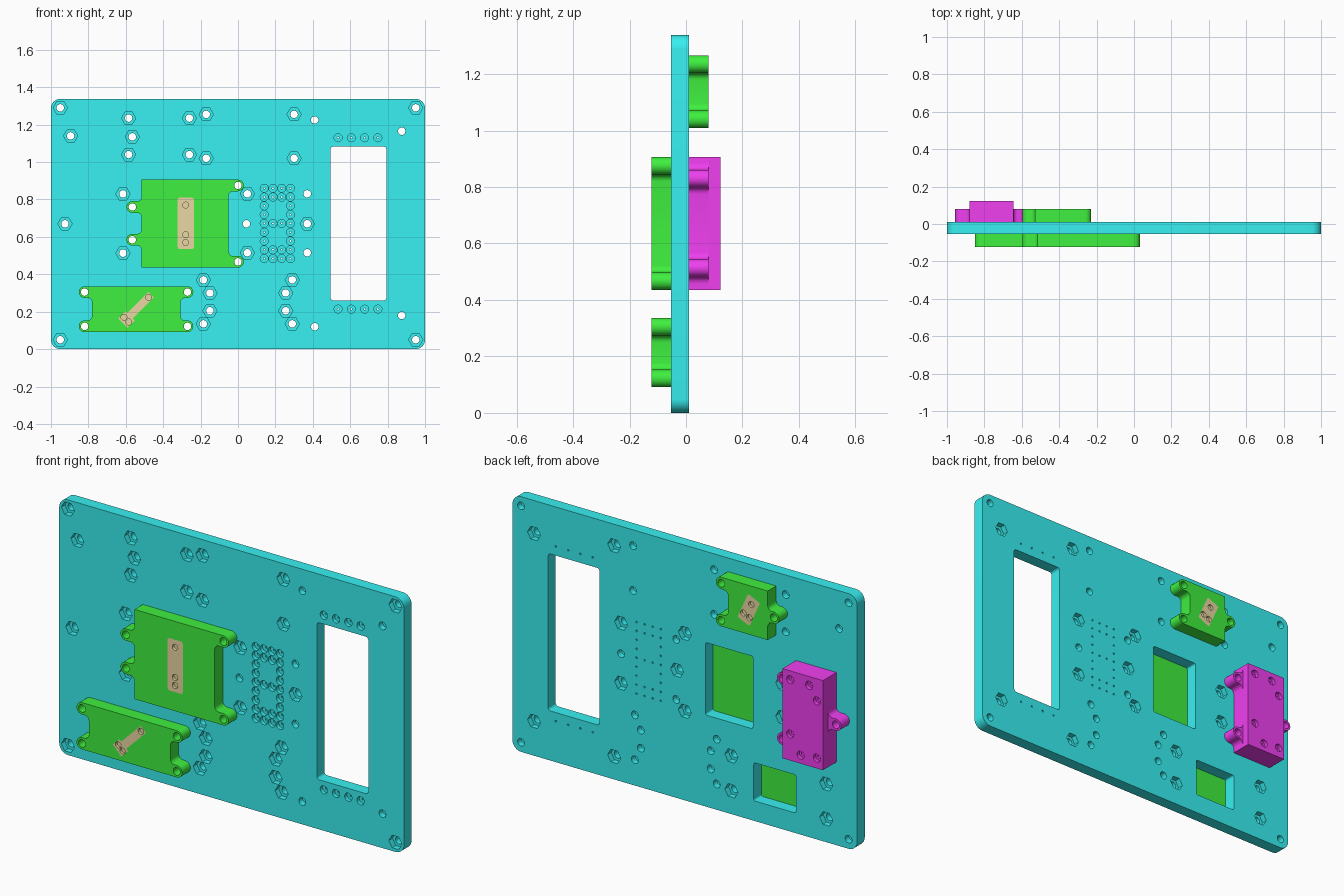
import bpy, bmesh, math

if "Cube" in bpy.data.objects:
    bpy.data.objects.remove(bpy.data.objects["Cube"])

FRONT, BACK = -0.053, 0.01          # plate faces
FRONT_TOP, BACK_TOP, TALL_TOP = -0.122, 0.08, 0.122
HOLE_R, HEX_R, TAB_R, FILLET = 0.02, 0.038, 0.031, 0.024


def material(name, rgb):
    m = bpy.data.materials.new(name)
    m.diffuse_color = (*rgb, 1)
    m.use_nodes = True
    m.node_tree.nodes["Principled BSDF"].inputs["Base Color"].default_value = m.diffuse_color
    return m


CYAN = material("cyan", (0.04, 0.87, 0.88))
GREEN = material("green", (0.05, 0.87, 0.05))
PURPLE = material("purple", (0.87, 0.05, 0.87))
GOLD = material("tan", (0.82, 0.68, 0.36))


# ---- outlines in (x, z) ----
def arc(cx, cz, r, a0, a1, n=8):
    return [(cx + r * math.cos(math.radians(a0 + (a1 - a0) * i / n)),
             cz + r * math.sin(math.radians(a0 + (a1 - a0) * i / n))) for i in range(n + 1)]


def ring(cx, cz, r, n):
    return arc(cx, cz, r, 0, 360, n)[:-1]


def rounded(x0, z0, x1, z1, r):
    return (arc(x1 - r, z0 + r, r, -90, 0) + arc(x1 - r, z1 - r, r, 0, 90)
            + arc(x0 + r, z1 - r, r, 90, 180) + arc(x0 + r, z0 + r, r, 180, 270))


def turned(pts, cx, cz, deg):
    c, s = math.cos(math.radians(deg)), math.sin(math.radians(deg))
    return [(cx + c * x - s * z, cz + s * x + c * z) for x, z in pts]


def tabbed(x0, z0, x1, z1, left, right):
    """Rectangle with round ears whose joints to the body are filleted."""
    def side(edge, z_lo, z_hi, tabs):
        out = [(edge, z_lo)]
        for tx, tz in sorted(tabs, key=lambda t: t[1]):
            if tz - TAB_R > z_lo + FILLET:
                out += arc(edge + FILLET, tz - TAB_R - FILLET, FILLET, 180, 90, 5)
            else:
                out.append((edge, tz - TAB_R))
            out += arc(tx, tz, TAB_R, -90, 90, 14)
            if tz + TAB_R < z_hi - FILLET:
                out += arc(edge + FILLET, tz + TAB_R + FILLET, FILLET, 270, 180, 5)
            else:
                out.append((edge, tz + TAB_R))
        return out + [(edge, z_hi)]
    pts = side(x1, z0, z1, right)
    pts += [(-x, -z) for x, z in side(-x0, -z1, -z0, [(-a, -b) for a, b in left])]
    clean = []
    for p in pts:
        if not clean or math.dist(p, clean[-1]) > 0.003:
            clean.append(p)
    if math.dist(clean[0], clean[-1]) < 0.003:
        clean.pop()
    return clean


# ---- solids ----
def prisms(name, shapes, mat=None):
    """One object from a list of (outline, y0, y1)."""
    bm = bmesh.new()
    for pts, y0, y1 in shapes:
        a = [bm.verts.new((x, y0, z)) for x, z in pts]
        b = [bm.verts.new((x, y1, z)) for x, z in pts]
        bm.faces.new(a)
        bm.faces.new(b[::-1])
        for i in range(len(a)):
            j = (i + 1) % len(a)
            bm.faces.new((a[j], a[i], b[i], b[j]))
    bmesh.ops.recalc_face_normals(bm, faces=bm.faces)
    me = bpy.data.meshes.new(name)
    bm.to_mesh(me)
    bm.free()
    ob = bpy.data.objects.new(name, me)
    bpy.context.collection.objects.link(ob)
    if mat:
        me.materials.append(mat)
    return ob


def select(ob):
    bpy.ops.object.select_all(action='DESELECT')
    ob.select_set(True)
    bpy.context.view_layer.objects.active = ob


def cut(ob, shapes):
    tool = prisms("cutter", shapes)
    tool.hide_render = True
    mod = ob.modifiers.new("cut", 'BOOLEAN')
    mod.operation, mod.solver, mod.object = 'DIFFERENCE', 'EXACT', tool
    select(ob)
    bpy.ops.object.modifier_apply(modifier=mod.name)
    bpy.data.objects.remove(tool)


def smooth(ob):
    select(ob)
    bpy.ops.object.shade_smooth_by_angle(angle=math.radians(35))


def through(points, r=HOLE_R, n=20):
    return [(ring(x, z, r, n), -0.3, 0.3) for x, z in points]


def mount(name, mat, body, left, right, y_plate, y_top, insert=None, screws=()):
    """Eared block with an optional flush insert carrying screw recesses."""
    ob = prisms(name, [(tabbed(*body, left, right), y_plate, y_top)], mat)
    cut(ob, through(left + right))
    if insert:
        d = 1 if y_top > y_plate else -1
        cut(ob, [(insert, y_top - d * 0.03, y_top + d * 0.02)])
        pad = prisms(name + "_insert", [(insert, y_top - d * 0.03, y_top)], GOLD)
        cut(pad, [(ring(x, z, 0.016, 16), y_top - d * 0.015, y_top + d * 0.02) for x, z in screws])
        smooth(pad)
    smooth(ob)


# ---- hole layout ----
large_l, large_r = [(-.565, .76), (-.565, .585)], [(0, .875), (0, .467)]
small_l, small_r = [(-.82, .305), (-.82, .122)], [(-.27, .305), (-.27, .122)]
rear_l, rear_r = [(-.565, 1.135)], [(-.26, 1.235), (-.26, 1.04)]
tall_l, tall_r = [(-.925, .67)], [(-.615, .83), (-.615, .513)]

corners = [(sx * .95, z) for sx in (-1, 1) for z in (.05, 1.29)]
front_hex = corners + rear_l + rear_r + tall_l + tall_r + [
    (-.585, 1.235), (-.585, 1.04), (-.895, 1.14), (.37, .67)]
for x in (-.17, .30):
    front_hex += [(x, 1.255), (x, 1.02)]
front_hex += [(.05, .83), (.05, .515)]
for xo, xi in ((-.185, -.15), (.29, .255)):
    front_hex += [(xo, .37), (xi, .3), (xi, .205), (xo, .135)]
back_hex = large_l + large_r + small_l + small_r + [
    (.41, 1.225), (.41, .12), (.875, 1.165), (.875, .18), (.37, .83), (.37, .515), (.045, .67)]

# round pin recesses: two rows by the window and a grid beside the large block
pins = [(.535 + .071 * i, z) for i in range(4) for z in (1.13, .214)]
for j in range(9):
    for i in range(4):
        if i in (0, 3) or j in (0, 1, 4, 7, 8):
            pins.append((.14 + .0468 * i, .484 + .047 * j))

# ---- base plate ----
plate = prisms("base_plate", [(rounded(-1, 0, 1, 1.338, .05), FRONT, BACK)], CYAN)
cut(plate, through(front_hex + back_hex) + through(pins, .005, 8) + [
    (rounded(.495, .26, .793, 1.083, .015), -.3, .3),
    (rounded(-.395, .48, -.12, .86, .01), -.3, .3),
    (rounded(-.645, .105, -.40, .305, .01), -.3, .3)])
cut(plate, [(ring(x, z, HEX_R, 6), FRONT - .1, FRONT + .03) for x, z in front_hex]
    + [(ring(x, z, HEX_R, 6), BACK - .03, BACK + .1) for x, z in back_hex]
    + [(ring(x, z, .0215, 16), FRONT - .1, FRONT + .02) for x, z in pins])
smooth(plate)

# ---- mounted blocks ----
mount("front_large_mount", GREEN, (-.515, .436, -.05, .906), large_l, large_r, FRONT, FRONT_TOP,
      rounded(-.323, .535, -.235, .81, .012), [(-.28, .77), (-.28, .612), (-.28, .57)])

tee = [(-.03, -.035), (.025, -.035), (.025, -.021), (.185, -.021),
       (.185, .021), (.025, .021), (.025, .035), (-.03, .035)]
mount("front_small_mount", GREEN, (-.78, .091, -.307, .336), small_l, small_r, FRONT, FRONT_TOP,
      turned(tee, -.595, .16, 45), turned([(-.003, .018), (-.003, -.018), (.165, 0)], -.595, .16, 45))

mount("rear_mount", GREEN, (-.53, 1.009, -.30, 1.266), rear_l, rear_r, BACK, BACK_TOP,
      turned(rounded(-.075, -.038, .075, .038, .01), -.42, 1.137, -66),
      turned([(-.035, 0), (.035, .019), (.035, -.019)], -.42, 1.137, -66))

# ---- tall rear housing: eared foot plus raised body ----
mount("rear_housing_foot", PURPLE, (-.88, .436, -.645, .906), tall_l, tall_r, BACK, BACK_TOP)
housing = prisms("rear_housing_body",
                 [([(-.88, .436), (-.645, .436), (-.645, .906), (-.88, .906)], BACK_TOP, TALL_TOP)], PURPLE)
screws = [(-.69, .86), (-.80, .86), (-.845, .79), (-.69, .575), (-.75, .48), (-.845, .49)]
cut(housing, [(ring(x, z, .021, 20), TALL_TOP - .02, .2) for x, z in screws])
cut(housing, [(ring(x, z, .01, 12), BACK_TOP + .005, .2) for x, z in screws])
smooth(housing)
